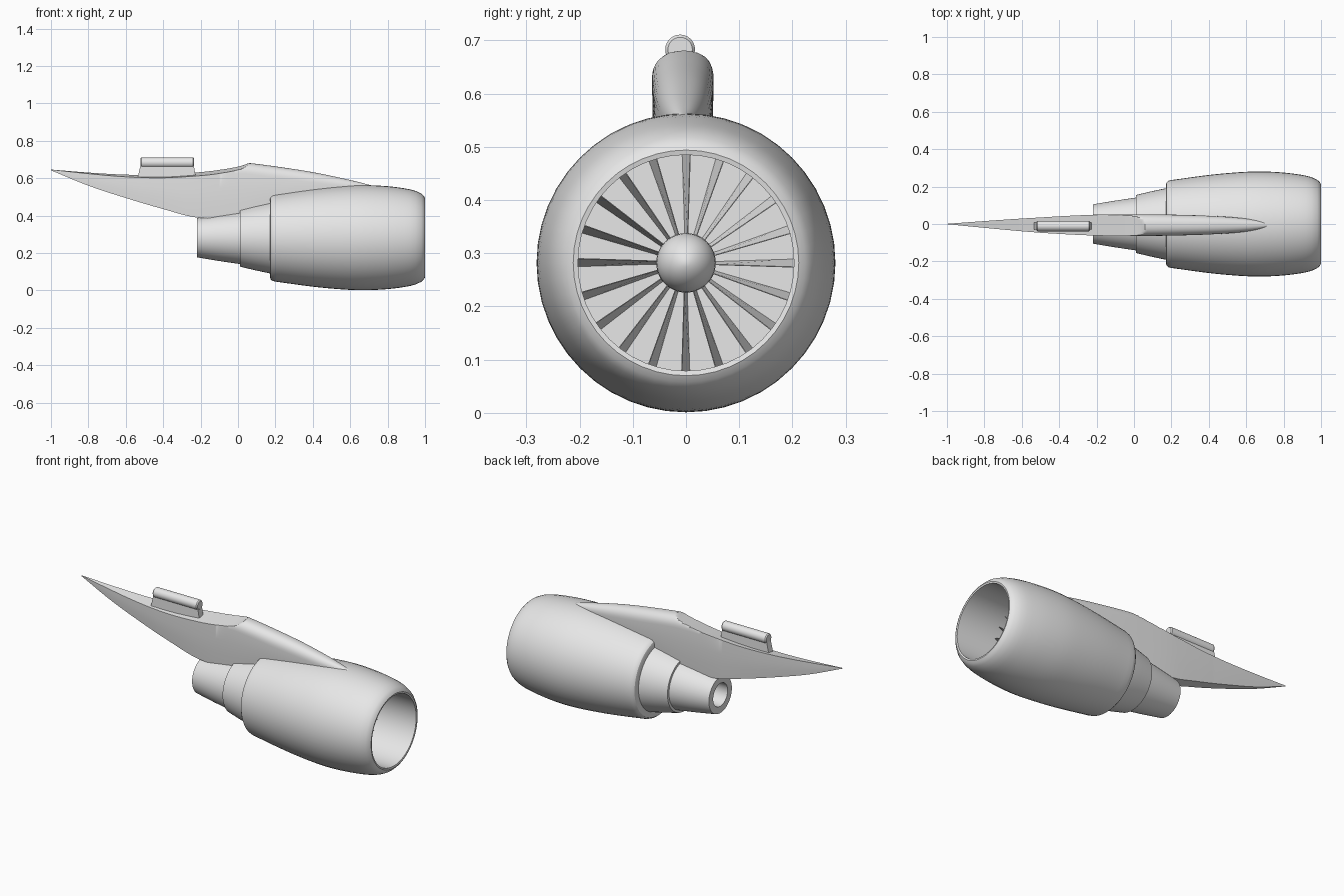
import bpy, bmesh, math
from mathutils import Vector

if "Cube" in bpy.data.objects:
    bpy.data.objects.remove(bpy.data.objects["Cube"])

AXIS_Z = 0.282
SEGMENTS = 48

grey = bpy.data.materials.new("light_grey")
grey.use_nodes = True
colour = (0.8, 0.8, 0.8, 1)
grey.diffuse_color = colour
grey.node_tree.nodes["Principled BSDF"].inputs["Base Color"].default_value = colour


def finish(bm, name, angle=30):
    """Turn a bmesh into a smooth-shaded object with sharp edges kept."""
    bmesh.ops.remove_doubles(bm, verts=bm.verts, dist=0.00005)
    bmesh.ops.recalc_face_normals(bm, faces=bm.faces)
    mesh = bpy.data.meshes.new(name)
    bm.to_mesh(mesh)
    bm.free()
    mesh.materials.append(grey)
    obj = bpy.data.objects.new(name, mesh)
    bpy.context.collection.objects.link(obj)
    bpy.ops.object.select_all(action="DESELECT")
    obj.select_set(True)
    bpy.context.view_layer.objects.active = obj
    bpy.ops.object.shade_smooth_by_angle(angle=math.radians(angle))
    return obj


def skin(bm, rings, caps=False):
    """Bridge equal-length closed rings of points."""
    loops = [[bm.verts.new(p) for p in ring] for ring in rings]
    n = len(loops[0])
    for a, b in zip(loops, loops[1:]):
        for i in range(n):
            j = (i + 1) % n
            bm.faces.new((a[i], a[j], b[j], b[i]))
    if caps:
        bm.faces.new(loops[0])
        bm.faces.new(loops[-1])


def lathe(name, profile):
    """Revolve (x, radius) points about the engine axis."""
    rings = []
    for x, r in profile:
        angles = [math.tau * i / SEGMENTS for i in range(SEGMENTS)]
        rings.append([(x, r * math.sin(a), AXIS_Z + r * math.cos(a)) for a in angles])
    bm = bmesh.new()
    skin(bm, rings)
    return finish(bm, name)


def curve(points, x):
    """Smooth interpolation through (x, value) points."""
    if x <= points[0][0]:
        return points[0][1]
    if x >= points[-1][0]:
        return points[-1][1]
    last = len(points) - 1
    slope = lambda a, b: (points[b][1] - points[a][1]) / (points[b][0] - points[a][0])
    i = max(k for k in range(last) if points[k][0] <= x)
    (x0, v0), (x1, v1) = points[i], points[i + 1]
    m0, m1 = slope(max(i - 1, 0), i + 1), slope(i, min(i + 2, last))
    d = x1 - x0
    t = (x - x0) / d
    return ((2*t**3 - 3*t**2 + 1) * v0 + (t**3 - 2*t**2 + t) * d * m0
            + (3*t**2 - 2*t**3) * v1 + (t**3 - t**2) * d * m1)


# Nacelle: outer cowl, rounded lip and intake duct
cowl = [(0.2, 0.235), (0.4, 0.262), (0.55, 0.276), (0.67, 0.281), (0.8, 0.275),
        (0.9, 0.262), (0.95, 0.25), (0.98, 0.236)]
outer = [(x, curve(cowl, x)) for x in [0.2 + 0.03 * i for i in range(26)]]
lathe("nacelle", [(0.17, 0.0), (0.17, 0.208), (0.174, 0.222), (0.184, 0.231)] + outer
      + [(0.98, 0.236), (0.993, 0.224), (1.0, 0.212), (0.998, 0.203), (0.72, 0.203), (0.72, 0.0)])

# Core stages and hollow exhaust
lathe("core_casing", [(0.2, 0.0), (0.2, 0.196), (0.17, 0.191), (0.09, 0.174), (0.01, 0.155), (0.01, 0.0)])
lathe("exhaust_nozzle", [(0.05, 0.0), (0.05, 0.146), (0.01, 0.141), (-0.1, 0.125), (-0.22, 0.105),
                         (-0.22, 0.066), (-0.06, 0.066), (-0.06, 0.0)])

# Spinner cone
lathe("spinner", [(0.71, 0.0), (0.71, 0.056), (0.745, 0.056)]
      + [(0.745 + 0.075 * math.sin(a), 0.056 * math.cos(a) ** 1.2)
         for a in [math.pi / 2 * i / 8 for i in range(1, 8)]] + [(0.82, 0.0)])

# Fan: twenty pitched, tapering blades
bm = bmesh.new()
for k in range(20):
    a = math.tau * k / 20
    radial = Vector((0, math.sin(a), math.cos(a)))
    side = Vector((0, math.cos(a), -math.sin(a)))
    rings = []
    for r, half in ((0.045, 0.004), (0.203, 0.009)):
        centre = radial * r + Vector((0, 0, AXIS_Z))
        front, back = centre + Vector((0.76, 0, 0)), centre + Vector((0.715, 0, 0))
        thin = side * 0.0015
        rings.append([front + side * half - thin, front + side * half,
                      back - side * half + thin, back - side * half])
    skin(bm, rings, caps=True)
finish(bm, "fan_blades")

# Pylon: rounded fairing whose aft top is cut by a slanting, sweeping surface
ridge = [(-1, 0.685), (0, 0.685), (0.05, 0.682), (0.2, 0.663), (0.4, 0.632), (0.6, 0.59), (0.72, 0.56)]
cut = [(-1, 0.646), (-0.8, 0.627), (-0.6, 0.613), (-0.4, 0.61), (-0.2, 0.623),
       (-0.1, 0.635), (0, 0.654), (0.05, 0.674), (0.1, 0.72)]
keel = [(-1, 0.642), (-0.8, 0.56), (-0.6, 0.494), (-0.4, 0.435), (-0.22, 0.39),
        (0, 0.39), (0.2, 0.42), (0.72, 0.5)]
width = [(-1, 0.001), (-0.8, 0.018), (-0.6, 0.034), (-0.4, 0.047), (-0.2, 0.056), (0, 0.058),
         (0.2, 0.056), (0.4, 0.05), (0.55, 0.04), (0.65, 0.027), (0.7, 0.014), (0.72, 0.002)]


def pylon_section(x):
    w = curve(width, x)
    mid = -0.006 * min(1, (x + 1) / 0.5)
    depth = min(0.06, w * 1.1)
    low = curve(keel, x)
    top = []
    for i in range(21):
        u = -math.cos(math.pi * i / 20)
        dome = curve(ridge, x) - depth * (1 - max(0, 1 - abs(u) ** 2.3) ** (1 / 2.3))
        # The cut stands higher on the rear side
        plane = curve(cut, x) + 0.17 * u * w if x < 0.12 else 1
        top.append((x, mid + u * w, max(low + 0.001, min(dome, plane))))
    left, right = top[-1][2], top[0][2]
    down = [(x, mid + w * (1 - 0.25 * t * t), left + (low - left) * t) for t in (0.33, 0.67, 1)]
    up = [(x, mid - w * (1 - 0.25 * t * t), right + (low - right) * t) for t in (1, 0.67, 0.33)]
    return top + down + up


bm = bmesh.new()
steps = 172
skin(bm, [pylon_section(-1 + 1.72 * i / steps) for i in range(steps + 1)], caps=True)
finish(bm, "pylon", 25)

# Mount bracket standing on the pylon
bm = bmesh.new()
skin(bm, [[(x, y, z) for x, z in ((-0.537, 0.6), (-0.52, 0.675), (-0.238, 0.675), (-0.224, 0.6))]
          for y in (-0.03, 0.008)], caps=True)
finish(bm, "mount_bracket")

# Mount rod with softened ends
bm = bmesh.new()
rod = [(-0.522, 0.023), (-0.516, 0.028), (-0.241, 0.028), (-0.235, 0.023)]
skin(bm, [[(x, -0.011 + r * math.sin(math.tau * i / 24), 0.683 + r * math.cos(math.tau * i / 24))
           for i in range(24)] for x, r in rod], caps=True)
finish(bm, "mount_rod")
